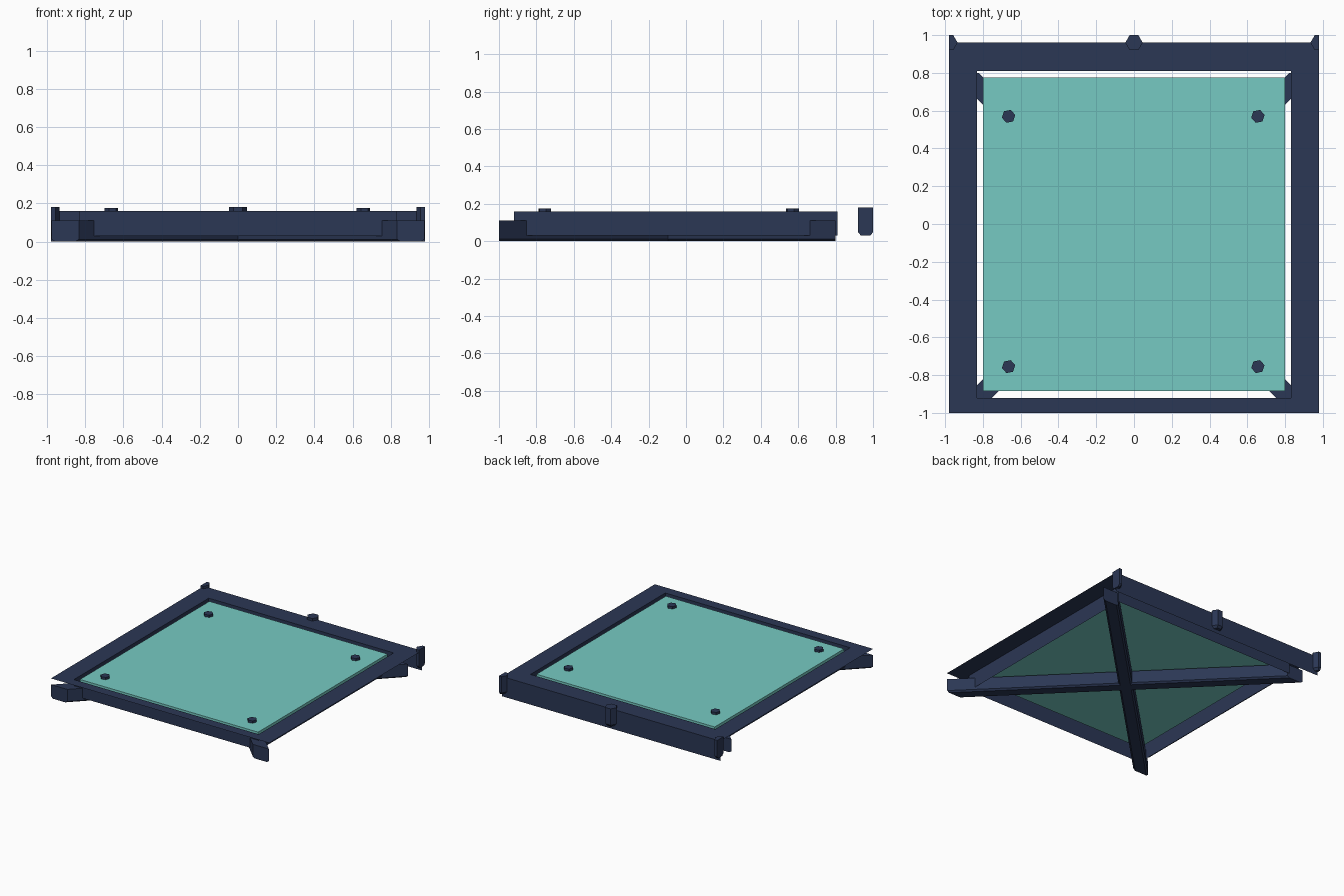
import bpy, bmesh, math
from mathutils import Matrix, Vector

if "Cube" in bpy.data.objects:
    bpy.data.objects.remove(bpy.data.objects["Cube"])


def material(name, rgb):
    m = bpy.data.materials.new(name)
    m.diffuse_color = (*rgb, 1)
    m.use_nodes = True
    m.node_tree.nodes["Principled BSDF"].inputs["Base Color"].default_value = m.diffuse_color
    return m


NAVY = material("navy", (0.024, 0.038, 0.09))
TEAL = material("teal", (0.18, 0.59, 0.54))


def finish(name, bm, mat):
    me = bpy.data.meshes.new(name)
    bm.to_mesh(me)
    bm.free()
    me.materials.append(mat)
    ob = bpy.data.objects.new(name, me)
    bpy.context.collection.objects.link(ob)
    return ob


def clip(bm, co, no):
    """Cut away everything on the normal side and cap the hole."""
    geom = bm.verts[:] + bm.edges[:] + bm.faces[:]
    cut = bmesh.ops.bisect_plane(bm, geom=geom, plane_co=co, plane_no=no, clear_outer=True)
    edges = [e for e in cut["geom_cut"] if isinstance(e, bmesh.types.BMEdge)]
    if edges:
        bmesh.ops.contextual_create(bm, geom=edges)


def prism(bm, rings):
    """Closed solid through rings of equal point count."""
    vs = [[bm.verts.new(p) for p in r] for r in rings]
    n = len(vs[0])
    for a, b in zip(vs, vs[1:]):
        for i in range(n):
            bm.faces.new((a[i], a[(i + 1) % n], b[(i + 1) % n], b[i]))
    bm.faces.new(vs[0][::-1])
    bm.faces.new(vs[-1])
    bmesh.ops.recalc_face_normals(bm, faces=bm.faces[:])


def hexagon(x, y, z, r, turn=0.0, sy=1.0):
    return [(x + r * math.cos(turn + i * math.pi / 3),
             y + sy * r * math.sin(turn + i * math.pi / 3), z) for i in range(6)]


def rect(x, y0, y1, z):
    return [(-x, y0, z), (x, y0, z), (x, y1, z), (-x, y1, z)]


# Frame: thin top sheet, lip down around the opening, outer wall at the back
bm = bmesh.new()
outer, inner, lip = ([bm.verts.new(p) for p in r] for r in (
    rect(0.98, -1.0, 0.96, 0.16), rect(0.83, -0.92, 0.81, 0.16), rect(0.83, -0.92, 0.81, 0.03)))
for i in range(4):
    j = (i + 1) % 4
    bm.faces.new((outer[i], outer[j], inner[j], inner[i]))
    bm.faces.new((inner[i], inner[j], lip[j], lip[i]))
low = [bm.verts.new((x, 0.96, 0)) for x in (0.98, -0.98)]
bm.faces.new((outer[3], outer[2], low[0], low[1]))
finish("frame", bm, NAVY)

# Crossed braces underneath, trimmed to the outline of the frame
profile = [(-0.051, 0.11), (-0.051, 0.012), (-0.038, 0.0),
           (0.038, 0.0), (0.051, 0.012), (0.051, 0.11)]
for name, angle in (("brace_right", 45), ("brace_left", -45)):
    bm = bmesh.new()
    prism(bm, [[(s, w, z) for w, z in profile] for s in (-1.6, 1.6)])
    bm.transform(Matrix.Translation((0, -0.095, 0)) @ Matrix.Rotation(math.radians(angle), 4, 'Z'))
    for co, no in (((0.98, 0, 0), (1, 0, 0)), ((-0.98, 0, 0), (-1, 0, 0)),
                   ((0, 0.8, 0), (0, 1, 0)), ((0, -1, 0), (0, -1, 0))):
        clip(bm, Vector(co), Vector(no))
    finish(name, bm, NAVY)

# Inset panel
bm = bmesh.new()
prism(bm, [rect(0.80, -0.885, 0.775, 0.13), rect(0.80, -0.885, 0.775, 0.156)])
finish("panel", bm, TEAL)

# Four studs on the panel
for x in (-0.66, 0.66):
    for y in (-0.755, 0.57):
        bm = bmesh.new()
        prism(bm, [hexagon(x - 0.004, y, z, 0.036, 0.2) for z in (0.156, 0.175)])
        finish("stud", bm, NAVY)

# Hexagonal pegs along the back edge, the outer two halved at the sides
for name, x in (("peg_left", -0.98), ("peg_middle", 0), ("peg_right", 0.98)):
    bm = bmesh.new()
    prism(bm, [hexagon(x, 0.96, z, r) for z, r in ((0.03, 0.029), (0.048, 0.046), (0.18, 0.046))])
    if x:
        clip(bm, Vector((x, 0, 0)), Vector((x, 0, 0)).normalized())
    finish(name, bm, NAVY)
